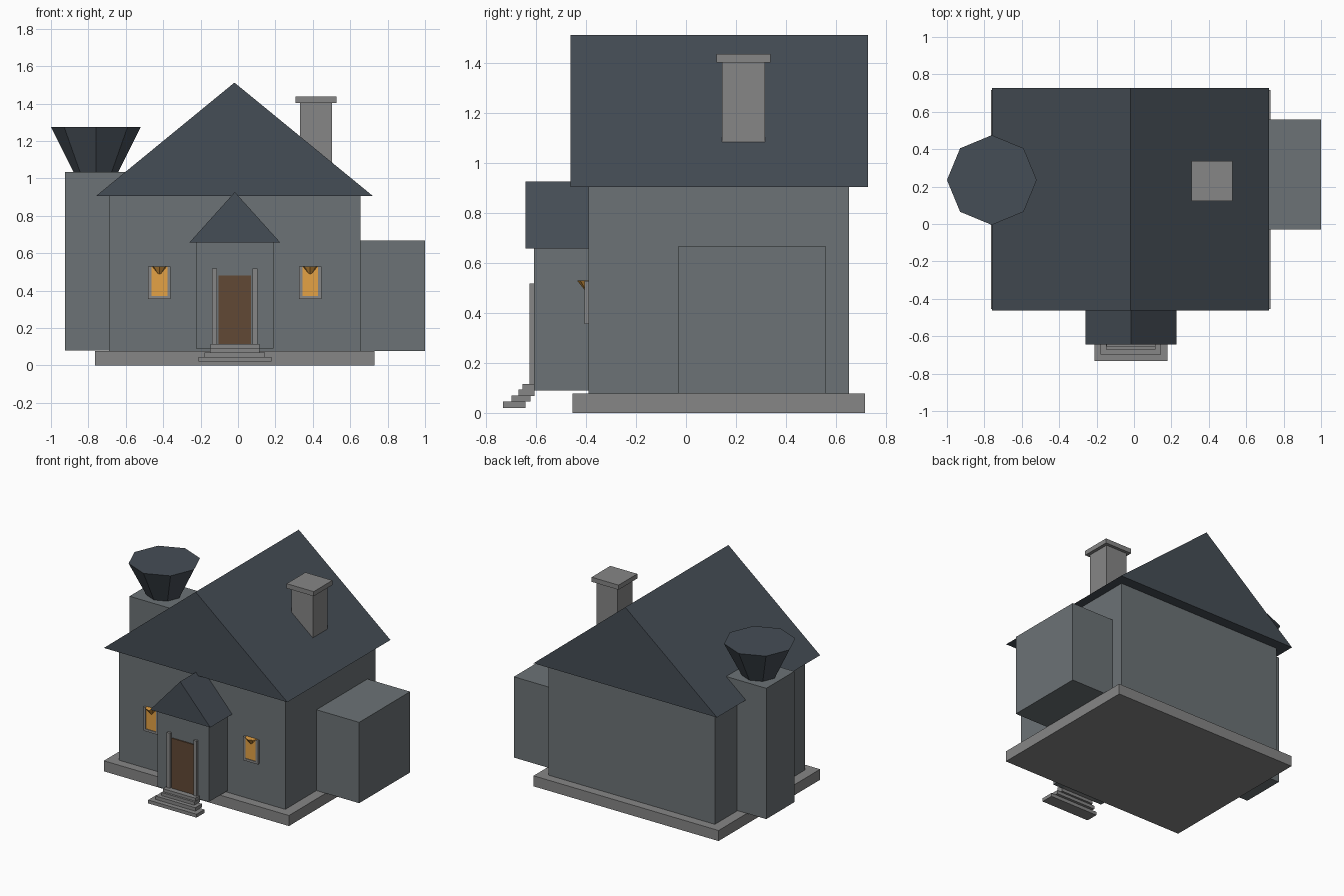
import bpy, bmesh, math

if "Cube" in bpy.data.objects:
    bpy.data.objects.remove(bpy.data.objects["Cube"])


def material(name, rgb):
    m = bpy.data.materials.new(name)
    m.diffuse_color = (*rgb, 1)
    m.use_nodes = True
    m.node_tree.nodes["Principled BSDF"].inputs["Base Color"].default_value = m.diffuse_color
    return m


WALL = material("wall", (0.15, 0.17, 0.18))
STONE = material("stone", (0.24, 0.24, 0.24))
ROOF = material("roof", (0.06, 0.075, 0.092))
WOOD = material("wood", (0.12, 0.065, 0.035))
GLASS = material("glow", (0.78, 0.36, 0.06))


def finish(name, bm, mat):
    bmesh.ops.recalc_face_normals(bm, faces=bm.faces)
    me = bpy.data.meshes.new(name)
    bm.to_mesh(me)
    bm.free()
    me.materials.append(mat)
    ob = bpy.data.objects.new(name, me)
    bpy.context.collection.objects.link(ob)
    return ob


def box(name, x, y, z, mat):
    """Box from (min, max) pairs on each axis."""
    bm = bmesh.new()
    bmesh.ops.create_cube(bm, size=1)
    for v in bm.verts:
        v.co = [sum(r) / 2 + c * (r[1] - r[0]) for r, c in zip((x, y, z), v.co)]
    return finish(name, bm, mat)


def gable(name, x, y, z, mat):
    """Triangular prism with its ridge along y."""
    bm = bmesh.new()
    profile = [(x[0], z[0]), (x[1], z[0]), (sum(x) / 2, z[1])]
    face = bm.faces.new([bm.verts.new((px, y[0], pz)) for px, pz in profile])
    ext = bmesh.ops.extrude_face_region(bm, geom=[face], use_keep_orig=True)
    for v in ext["geom"]:
        if isinstance(v, bmesh.types.BMVert):
            v.co.y = y[1]
    return finish(name, bm, mat)


def funnel(name, centre, radius, z, mat):
    """Eight-sided cone standing on its tip."""
    bm = bmesh.new()
    bmesh.ops.create_cone(bm, cap_ends=True, segments=8, radius1=0,
                          radius2=radius, depth=z[1] - z[0])
    bmesh.ops.remove_doubles(bm, verts=bm.verts, dist=1e-5)
    bmesh.ops.translate(bm, verts=bm.verts, vec=(*centre, sum(z) / 2))
    return finish(name, bm, mat)


# Main house
box("foundation", (-0.765, 0.73), (-0.455, 0.717), (0, 0.077), STONE)
box("main_walls", (-0.69, 0.655), (-0.39, 0.652), (0.077, 0.905), WALL)
gable("main_roof", (-0.76, 0.722), (-0.462, 0.728), (0.905, 1.512), ROOF)

# Side wing
box("side_wing", (0.655, 1.0), (-0.03, 0.558), (0.077, 0.667), WALL)

# Tower with flared top
box("tower", (-0.925, -0.597), (0.07, 0.395), (0.08, 1.035), WALL)
funnel("tower_roof", (-0.76, 0.235), 0.24, (0.795, 1.275), ROOF)

# Chimney
box("chimney", (0.332, 0.503), (0.145, 0.316), (0.93, 1.403), STONE)
box("chimney_cap", (0.308, 0.526), (0.122, 0.338), (1.403, 1.437), STONE)

# Entrance porch
CX = -0.017
box("porch_walls", (CX - 0.207, CX + 0.207), (-0.608, -0.38), (0.09, 0.66), WALL)
gable("porch_roof", (CX - 0.243, CX + 0.243), (-0.643, -0.37), (0.657, 0.927), ROOF)
box("door", (CX - 0.087, CX + 0.087), (-0.616, -0.6), (0.1, 0.48), WOOD)
for s, side in ((-1, "left"), (1, "right")):
    px = CX + s * 0.108
    box("door_post_" + side, (px - 0.013, px + 0.013), (-0.626, -0.602),
        (0.1, 0.517), STONE)

# Porch steps, lowest first
steps = [(0.195, -0.733, -0.642, 0.020), (0.161, -0.698, -0.622, 0.045),
         (0.133, -0.670, -0.606, 0.068), (0.131, -0.655, -0.582, 0.090)]
for i, (w, y0, y1, z0) in enumerate(steps):
    box(f"step_{i + 1}", (CX - w, CX + w), (y0, y1), (z0, z0 + 0.025), STONE)

# Front windows: pane, frame on three sides, small pointed hood
for s, side in ((-1, "left"), (1, "right")):
    wx = CX + s * 0.403
    box("window_pane_" + side, (wx - 0.044, wx + 0.044), (-0.402, -0.38),
        (0.37, 0.53), GLASS)
    for t in (-1, 1):
        jx = wx + t * 0.051
        box(f"window_jamb_{side}_{'a' if t < 0 else 'b'}", (jx - 0.009, jx + 0.009),
            (-0.407, -0.38), (0.357, 0.528), STONE)
    box("window_sill_" + side, (wx - 0.06, wx + 0.06), (-0.407, -0.38),
        (0.355, 0.372), STONE)
    funnel("window_hood_" + side, (wx, -0.392), 0.044, (0.475, 0.53), GLASS)
